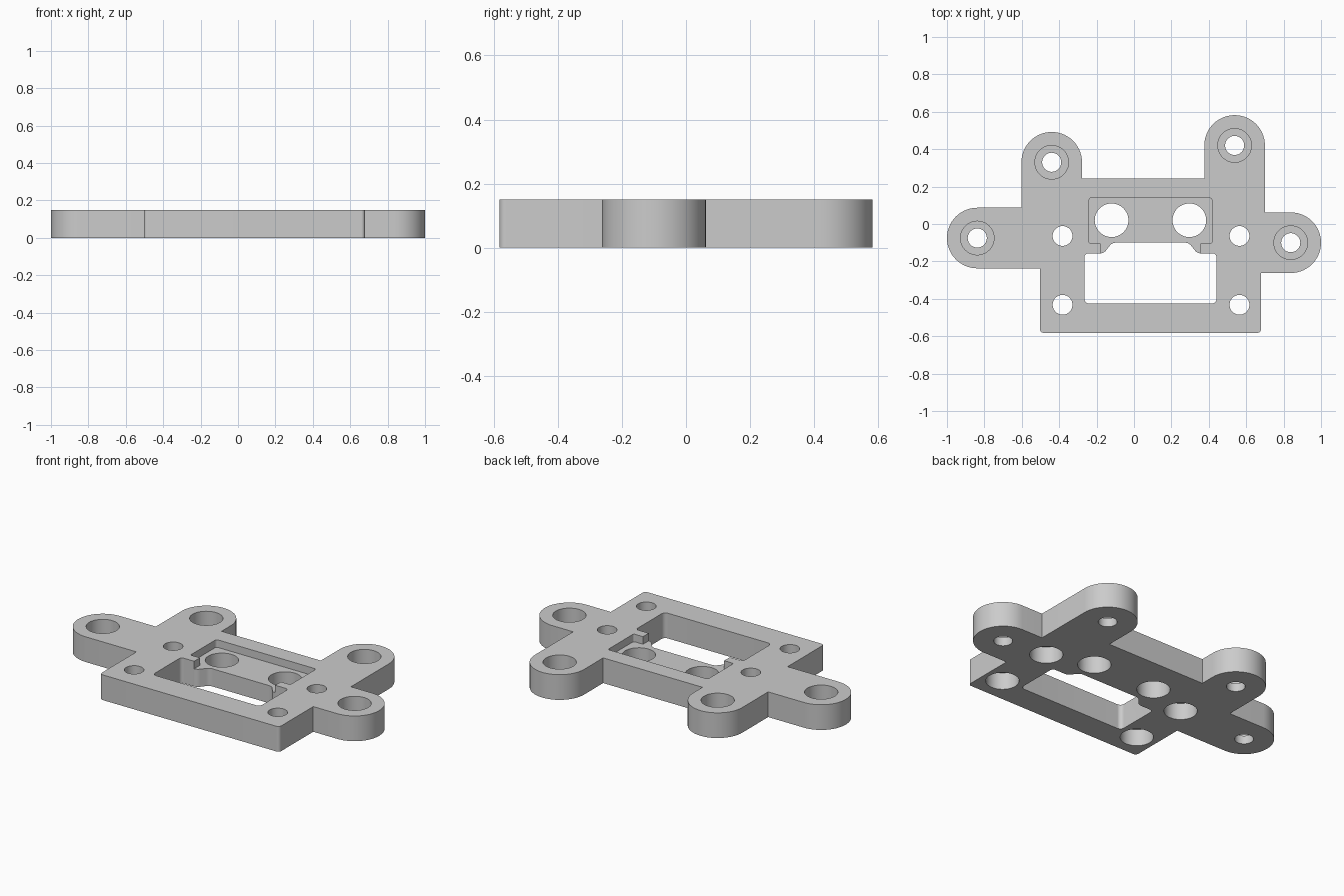
import bpy, bmesh, math
from mathutils import Vector

old = bpy.data.objects.get("Cube")
if old:
    bpy.data.objects.remove(old)

HEIGHT = 0.15
grey = bpy.data.materials.new("plain grey")
grey.use_nodes = True
colour = (0.6, 0.6, 0.6, 1)
grey.diffuse_color = colour
grey.node_tree.nodes["Principled BSDF"].inputs["Base Color"].default_value = colour


def fillet(corners, steps=14):
    """Round each (x, y, radius) corner of a closed outline."""
    out = []
    for i, (x, y, r) in enumerate(corners):
        p = Vector((x, y))
        u = (Vector(corners[i - 1][:2]) - p).normalized()
        v = (Vector(corners[(i + 1) % len(corners)][:2]) - p).normalized()
        if r == 0:
            arc = [p]
        else:
            half = math.acos(u.dot(v)) / 2
            c = p + (u + v).normalized() * (r / math.sin(half))
            a = p + u * (r / math.tan(half)) - c
            b = p + v * (r / math.tan(half)) - c
            start = math.atan2(a.y, a.x)
            sweep = math.atan2(a.x * b.y - a.y * b.x, a.dot(b))
            arc = [c + Vector((math.cos(t), math.sin(t))) * r
                   for t in (start + sweep * k / steps for k in range(steps + 1))]
        out += [q for q in arc if not out or (q - out[-1]).length > 1e-4]
    if (out[0] - out[-1]).length < 1e-4:
        out.pop()
    return out


def prism(name, outline, z0, z1):
    """Extrude a flat outline from z0 to z1."""
    bm = bmesh.new()
    base = bm.faces.new([bm.verts.new((p.x, p.y, z0)) for p in outline])
    rim = bmesh.ops.extrude_face_region(bm, geom=[base], use_keep_orig=True)["geom"]
    bmesh.ops.translate(bm, vec=(0, 0, z1 - z0),
                        verts=[g for g in rim if isinstance(g, bmesh.types.BMVert)])
    bmesh.ops.recalc_face_normals(bm, faces=bm.faces)
    mesh = bpy.data.meshes.new(name)
    bm.to_mesh(mesh)
    bm.free()
    mesh.materials.append(grey)
    obj = bpy.data.objects.new(name, mesh)
    bpy.context.collection.objects.link(obj)
    return obj


def circle(x, y, r, n=48):
    return [Vector((x + r * math.cos(math.tau * k / n),
                    y + r * math.sin(math.tau * k / n))) for k in range(n)]


# Plate outline: body with four round-ended ears
R = 0.162
plate = prism("mounting_plate", fillet([
    (-0.503, -0.582, 0.02), (0.679, -0.582, 0.02), (0.679, -0.262, 0),
    (1, -0.262, R), (1, 0.062, R), (0.7, 0.062, 0),
    (0.7, 0.582, R), (0.376, 0.582, R), (0.376, 0.242, 0),
    (-0.278, 0.242, 0), (-0.278, 0.492, R), (-0.602, 0.492, R),
    (-0.602, 0.087, 0), (-1, 0.087, R), (-1, -0.237, R), (-0.503, -0.237, 0),
]), 0, HEIGHT)


def cut(outline, z0, z1):
    """Remove a prism from the plate."""
    cutter = prism("cutter", outline, z0, z1)
    cutter.hide_render = True
    mod = plate.modifiers.new("cut", 'BOOLEAN')
    mod.operation, mod.solver, mod.object = 'DIFFERENCE', 'EXACT', cutter
    bpy.context.view_layer.objects.active = plate
    bpy.ops.object.modifier_apply(modifier=mod.name)
    bpy.data.objects.remove(cutter)


LOW, HIGH = -0.1, HEIGHT + 0.1
MID = 0.088  # centre line of the opening and pocket


def symmetric(half):
    """Mirror the right half of an outline about the centre line."""
    return fillet([(MID + x, y, r) for x, y, r in half]
                  + [(MID - x, y, r) for x, y, r in reversed(half)])


# Through window with a narrower neck towards the pocket
cut(symmetric([(0.353, -0.425, 0.025), (0.353, -0.157, 0.02),
               (0.25, -0.157, 0.04), (0.205, -0.1, 0.04)]), LOW, HIGH)
# Shallow pocket opening into the window
cut(symmetric([(0.267, -0.25, 0), (0.267, -0.103, 0),
               (0.329, -0.103, 0.01), (0.329, 0.14, 0.015)]), HEIGHT - 0.045, HIGH)

# Large holes in the pocket floor
for side in (-1, 1):
    cut(circle(MID + side * 0.208, 0.02, 0.09), LOW, HIGH)

# Ear holes, counterbored from above
for x, y in ((-0.838, -0.075), (-0.44, 0.33), (0.538, 0.42), (0.838, -0.1)):
    cut(circle(x, y, 0.051), LOW, HIGH)
    cut(circle(x, y, 0.09), HEIGHT - 0.1, HIGH)

# Body holes, counterbored from below
for x in (-0.382, 0.564):
    for y in (-0.064, -0.432):
        cut(circle(x, y, 0.053), LOW, HIGH)
        cut(circle(x, y, 0.09), LOW, 0.1)

bpy.ops.object.select_all(action='DESELECT')
plate.select_set(True)
bpy.context.view_layer.objects.active = plate
bpy.ops.object.shade_smooth_by_angle(angle=math.radians(30))
